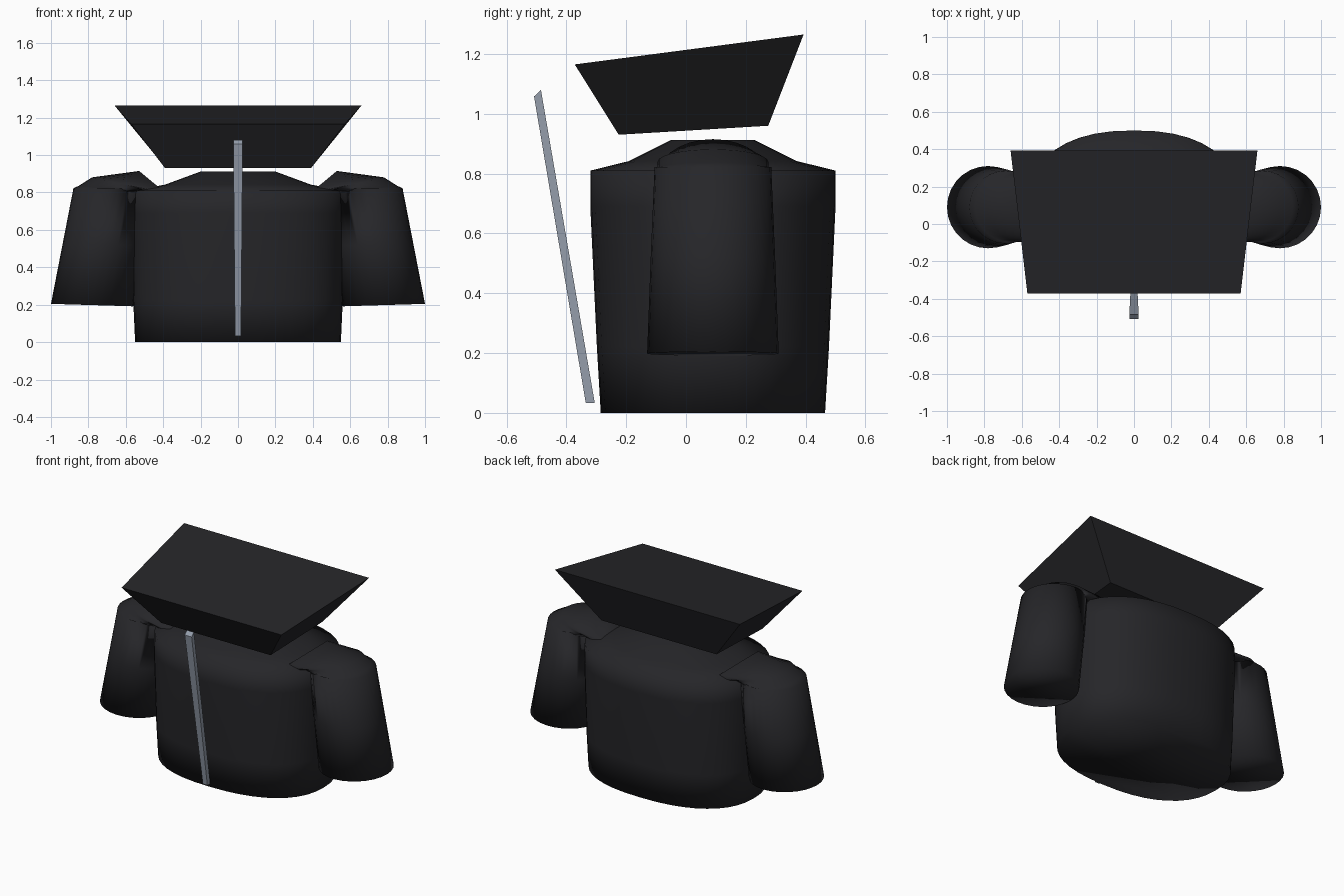
import bpy, bmesh
from math import sin, cos, pi, copysign
from mathutils import Vector

if "Cube" in bpy.data.objects:
    bpy.data.objects.remove(bpy.data.objects["Cube"])

YC = 0.09  # depth centre of torso and sleeves


def material(name, rgb):
    m = bpy.data.materials.new(name)
    m.diffuse_color = (*rgb, 1)
    m.use_nodes = True
    m.node_tree.nodes["Principled BSDF"].inputs["Base Color"].default_value = m.diffuse_color
    return m


cloth = material("dark_cloth", (0.019, 0.019, 0.022))
metal = material("zip_metal", (0.30, 0.34, 0.41))


def loft(name, rings, mat, smooth=True):
    """Skin a list of equal-length point rings and cap both ends."""
    bm = bmesh.new()
    vs = [[bm.verts.new(p) for p in r] for r in rings]
    n = len(vs[0])
    for a, b in zip(vs, vs[1:]):
        for i in range(n):
            j = (i + 1) % n
            bm.faces.new((a[i], a[j], b[j], b[i]))
    bm.faces.new(vs[0][::-1])
    bm.faces.new(vs[-1])
    bmesh.ops.recalc_face_normals(bm, faces=bm.faces)
    for f in bm.faces:
        f.smooth = smooth
    me = bpy.data.meshes.new(name)
    bm.to_mesh(me)
    bm.free()
    me.materials.append(mat)
    ob = bpy.data.objects.new(name, me)
    bpy.context.collection.objects.link(ob)
    return ob


def oval(rx, ry, z, n=40, power=2.35):
    """Slightly squared oval, horizontal."""
    def s(v):
        return copysign(abs(v) ** (2 / power), v)
    return [(rx * s(cos(2 * pi * i / n)), YC + ry * s(sin(2 * pi * i / n)), z)
            for i in range(n)]


def tilted_circle(cx, cz, r, dx, dz, side, n=28):
    """Circle spanned by the y axis and the direction (dx, 0, dz)."""
    d = Vector((dx, 0, dz)).normalized() * r
    pts = []
    for i in range(n):
        a = 2 * pi * i / n
        pts.append((side * (cx + d.x * cos(a)), YC + r * sin(a), cz + d.z * cos(a)))
    return pts


# Torso with sloped shoulders
torso = [(0.55, 0.375, 0), (0.56, 0.388, 0.22), (0.57, 0.41, 0.69),
         (0.565, 0.41, 0.81), (0.39, 0.28, 0.842), (0.20, 0.14, 0.912)]
loft("torso", [oval(*t) for t in torso], cloth)

# Sleeves: the tube leaves the shoulder, bends over and hangs down
sleeve = [(0.39, 0.80, 0.18, 0.77, 0.64), (0.60, 0.84, 0.185, 0.97, 0.22),
          (0.665, 0.815, 0.185, 0.99, 0.12), (0.685, 0.822, 0.195, 1, 0),
          (0.73, 0.52, 0.208, 1, 0.015), (0.78, 0.198, 0.22, 1, 0.03)]
for side, label in ((1, "right"), (-1, "left")):
    loft("sleeve_" + label, [tilted_circle(*s, side) for s in sleeve], cloth)

# Flared, solid, flat-faced collar
loft("collar", [
    [(-0.39, -0.225, 0.93), (0.39, -0.225, 0.93), (0.41, 0.275, 0.96), (-0.41, 0.275, 0.96)],
    [(-0.57, -0.372, 1.165), (0.57, -0.372, 1.165), (0.66, 0.393, 1.265), (-0.66, 0.393, 1.265)],
], cloth, False)

# Zip strip leaning forward in front of the torso
loft("zip", [
    [(-0.016, -0.335, 0.033), (0.016, -0.335, 0.033), (0.016, -0.305, 0.033), (-0.016, -0.305, 0.033)],
    [(-0.025, -0.508, 1.058), (0.025, -0.508, 1.058), (0.025, -0.485, 1.08), (-0.025, -0.485, 1.08)],
], metal, False)
